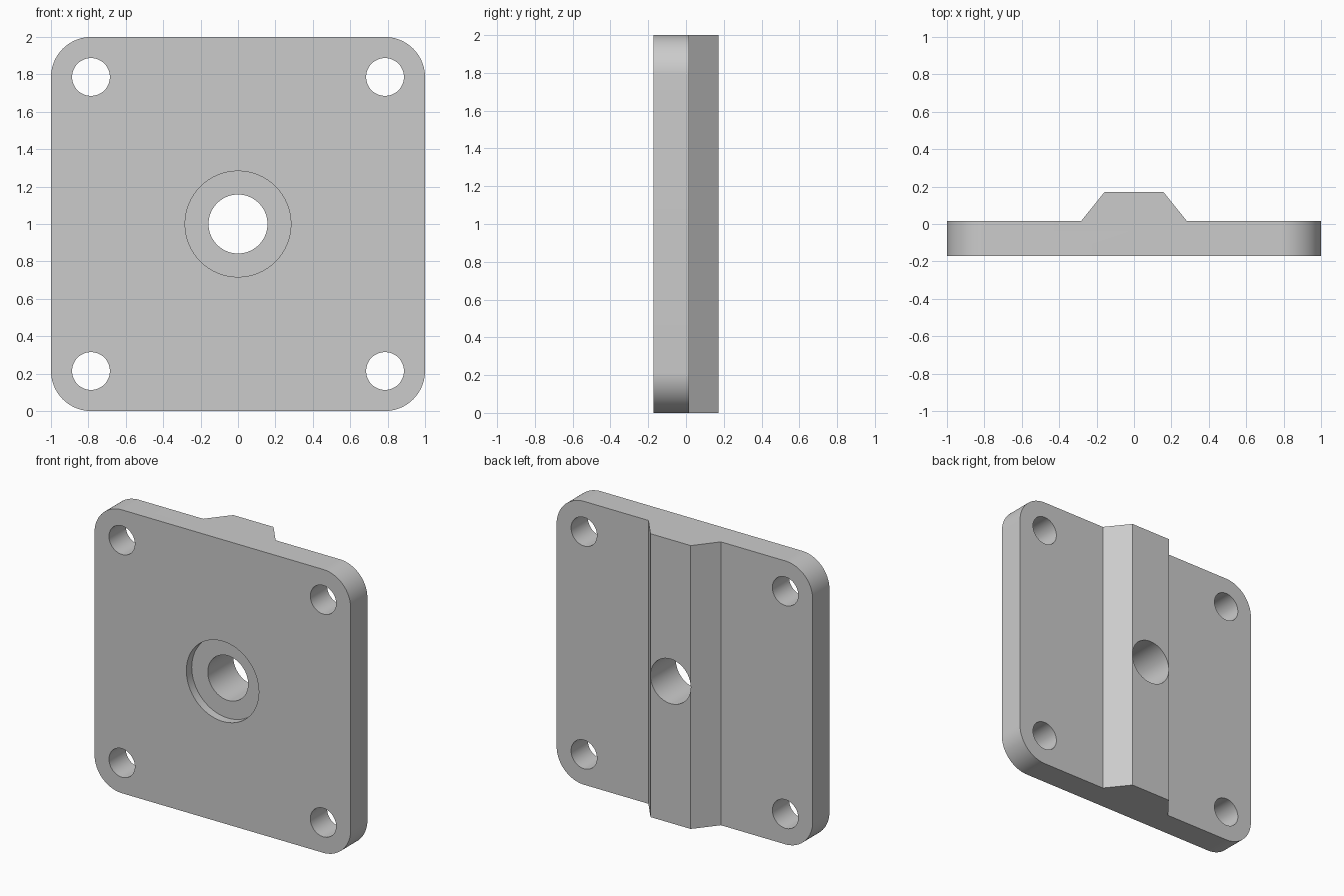
import bpy
from math import cos, sin, pi, radians
from mathutils import Vector

if "Cube" in bpy.data.objects:
    bpy.data.objects.remove(bpy.data.objects["Cube"], do_unlink=True)

FRONT, BACK, RIB = -0.172, 0.015, 0.172   # depths of the plate and rib faces
CORNER = 0.215                            # plate corner radius
MID = 1.0                                 # height of the centre

steel = bpy.data.materials.new("plain_grey")
steel.use_nodes = True
grey = (0.6, 0.6, 0.6, 1)
steel.diffuse_color = grey
steel.node_tree.nodes["Principled BSDF"].inputs["Base Color"].default_value = grey


def prism(name, outline, sweep):
    """Closed solid made by sweeping a 3D outline along a vector."""
    n = len(outline)
    base = [Vector(p) for p in outline]
    verts = base + [p + Vector(sweep) for p in base]
    faces = [list(range(n))[::-1], list(range(n, 2 * n))]
    faces += [[i, (i + 1) % n, (i + 1) % n + n, i + n] for i in range(n)]
    mesh = bpy.data.meshes.new(name)
    mesh.from_pydata(verts, [], faces)
    mesh.materials.append(steel)
    obj = bpy.data.objects.new(name, mesh)
    bpy.context.collection.objects.link(obj)
    bpy.context.view_layer.objects.active = obj
    bpy.ops.object.select_all(action='DESELECT')
    obj.select_set(True)
    bpy.ops.object.mode_set(mode='EDIT')
    bpy.ops.mesh.select_all(action='SELECT')
    bpy.ops.mesh.normals_make_consistent(inside=False)
    bpy.ops.object.mode_set(mode='OBJECT')
    return obj


def arc(cx, cz, r, start, end, steps, y):
    return [(cx + r * cos(start + (end - start) * i / steps), y,
             cz + r * sin(start + (end - start) * i / steps)) for i in range(steps + 1)]


def cylinder(name, x, z, r, y0, y1, sides=64):
    return prism(name, arc(x, z, r, 0, 2 * pi, sides, y0)[:-1], (0, y1 - y0, 0))


def combine(obj, tool, operation):
    mod = obj.modifiers.new("cut", 'BOOLEAN')
    mod.operation, mod.solver, mod.object = operation, 'EXACT', tool
    bpy.context.view_layer.objects.active = obj
    bpy.ops.object.modifier_apply(modifier=mod.name)
    bpy.data.objects.remove(tool, do_unlink=True)


# Plate with a trapezoid rib down the back, swept past its final height
half = [(0.283, BACK), (0.157, RIB)]
profile = [(-1.1, FRONT), (1.1, FRONT), (1.1, BACK)] + half
profile += [(-x, y) for x, y in reversed(half)] + [(-1.1, BACK)]
plate = prism("mounting_plate", [(x, y, -0.1) for x, y in profile], (0, 0, 2.2))

# Trim to the rounded square outline
outline = []
for k, (sx, sz) in enumerate([(1, 1), (-1, 1), (-1, -1), (1, -1)]):
    outline += arc(sx * (1 - CORNER), MID + sz * (1 - CORNER), CORNER,
                   k * pi / 2, (k + 1) * pi / 2, 20, -0.4)
combine(plate, prism("outline_cutter", outline, (0, 0.8, 0)), 'INTERSECT')

# Corner bolt holes
for sx in (-1, 1):
    for sz in (-1, 1):
        combine(plate, cylinder("bolt_hole", sx * 0.786, MID + sz * 0.786, 0.101, -0.4, 0.4),
                'DIFFERENCE')

# Centre through hole and shallow front recess
combine(plate, cylinder("centre_hole", 0, MID, 0.1575, -0.4, 0.4), 'DIFFERENCE')
combine(plate, cylinder("front_recess", 0, MID, 0.283, -0.4, FRONT + 0.06), 'DIFFERENCE')

bpy.ops.object.select_all(action='DESELECT')
plate.select_set(True)
bpy.context.view_layer.objects.active = plate
bpy.ops.object.shade_smooth_by_angle(angle=radians(25))
